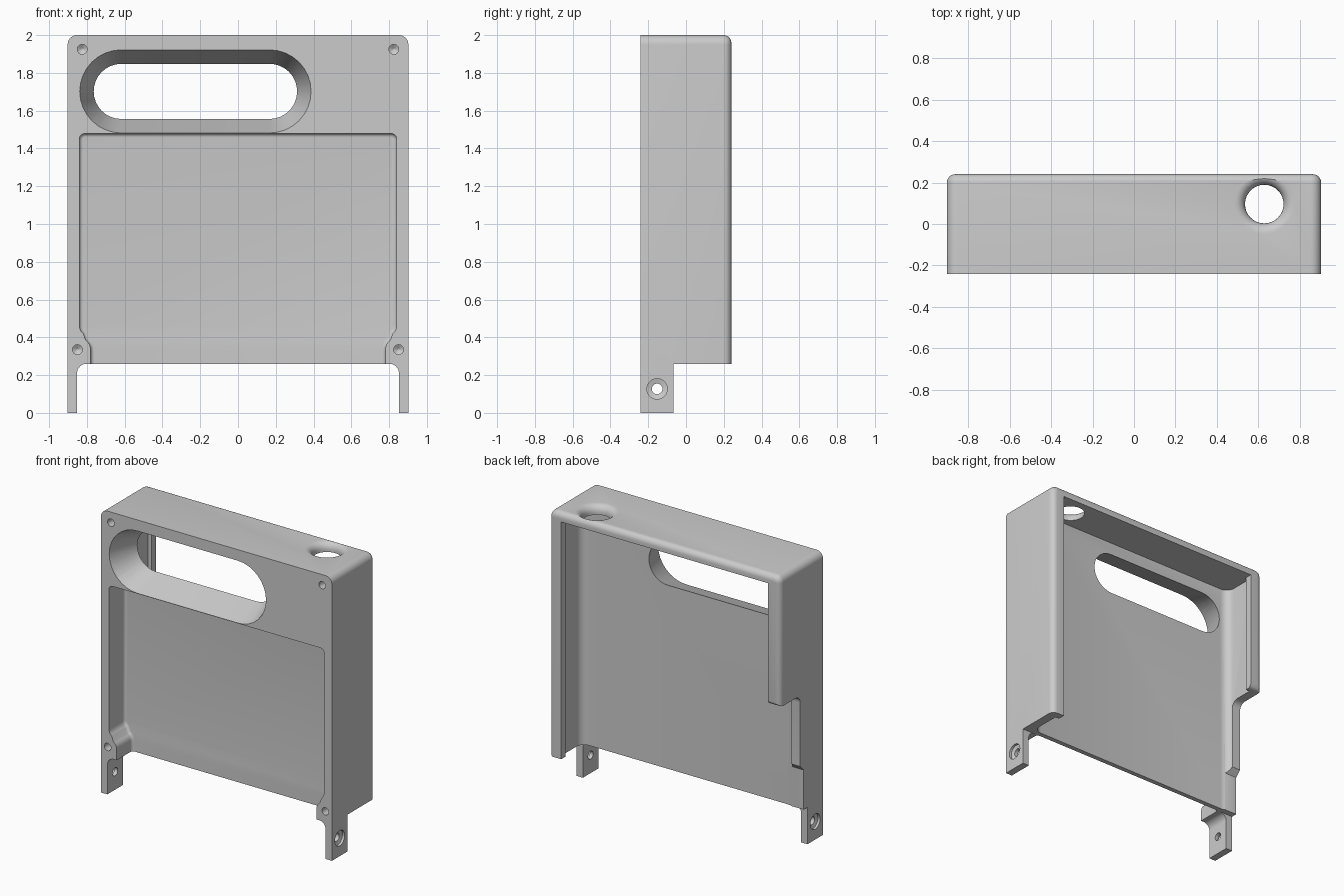
import bpy, bmesh
from math import cos, sin, pi, radians

if "Cube" in bpy.data.objects:
    bpy.data.objects.remove(bpy.data.objects["Cube"])

grey = bpy.data.materials.new("plain grey")
grey.use_nodes = True
COLOUR = (0.6, 0.6, 0.6, 1)
grey.diffuse_color = COLOUR
grey.node_tree.nodes["Principled BSDF"].inputs["Base Color"].default_value = COLOUR

W, D, T = 0.902, 0.24, 0.065              # half width, half depth, wall
FLOOR, BACK, BASE = -0.066, -0.033, 0.26  # panel front, panel back, body bottom


def arc(cx, cy, r, a0, a1, n=8):
    steps = [radians(a0 + (a1 - a0) * i / n) for i in range(n + 1)]
    return [(cx + r * cos(a), cy + r * sin(a)) for a in steps]


def place(axis, pts, d):
    """Put 2D points at distance d along an axis."""
    if axis == "x":
        return [(d, a, b) for a, b in pts]
    if axis == "y":
        return [(a, d, b) for a, b in pts]
    return [(a, b, d) for a, b in pts]


def loft(name, rings, pick=None, radius=0.0):
    """Solid through matching rings; edges chosen by pick are rounded."""
    bm = bmesh.new()
    loops = [[bm.verts.new(p) for p in ring] for ring in rings]
    bm.faces.new(loops[0])
    bm.faces.new(loops[-1])
    for a, b in zip(loops, loops[1:]):
        for i in range(len(a)):
            j = (i + 1) % len(a)
            bm.faces.new((a[i], a[j], b[j], b[i]))
    bmesh.ops.recalc_face_normals(bm, faces=bm.faces)
    if pick:
        edges = [e for e in bm.edges if pick(*[v.co for v in e.verts])]
        bmesh.ops.bevel(bm, geom=edges, offset=radius, segments=6,
                        profile=0.5, affect="EDGES")
    mesh = bpy.data.meshes.new(name)
    bm.to_mesh(mesh)
    bm.free()
    ob = bpy.data.objects.new(name, mesh)
    bpy.context.collection.objects.link(ob)
    return ob


def prism(name, axis, pts, d0, d1, pick=None, radius=0.0):
    return loft(name, [place(axis, pts, d0), place(axis, pts, d1)], pick, radius)


def bore(name, axis, centre, steps):
    """Round cutter from (distance, radius) steps."""
    return loft(name, [place(axis, arc(*centre, r, 0, 348.75, 31), d)
                       for d, r in steps])


def mirrored(half):
    return half + [(-x, z) for x, z in reversed(half)]


# Outer block: rounded top corners and rounded back rim
outline = mirrored([(W, 0)] + arc(W - 0.05, 1.95, 0.05, 0, 90))
body = prism("housing", "y", outline, -D, D,
             lambda a, b: min(a.y, b.y) > D - 0.001 and a.z + b.z > 0.001, 0.04)
cutters = []

# Rear cavity, open at the bottom, with a narrower mouth between side lips
inner, lip = W - T, W - T - 0.03
for name, half, y0, y1 in (("rear_cavity", inner, BACK, 0.19),
                           ("cavity_mouth", lip, 0.1, 0.4)):
    cavity = mirrored([(half, -0.1), (half, 2 - T)])
    cutters.append(prism(name, "y", cavity, y0, y1,
                         lambda a, b: max(a.y, b.y) < BACK + 0.001
                         and abs(a.x - b.x) < 0.001, 0.06))

# Front recess, narrowing around the lower screw holes
recess = mirrored([(0.78, 0.1), (0.78, 0.33)] + arc(0.84, 0.335, 0.06, 170, 125, 4)
                  + arc(0.78, 0.465, 0.06, -50, 0, 5)
                  + arc(0.81, 1.449, 0.03, 0, 90, 5))
cutters.append(prism("front_recess", "y", recess, -0.4, FLOOR,
                     lambda a, b: min(a.y, b.y) > FLOOR - 0.001
                     and a.z + b.z > 0.21, 0.02))

# Gap between the legs, and the space behind them
gap = mirrored([(0.852, -0.1)] + arc(0.802, BASE - 0.05, 0.05, 0, 90))
cutters.append(prism("leg_gap", "y", gap, -0.5, 0.5))
behind = [(-0.067, -0.1), (0.5, -0.1), (0.5, BASE), (-0.067, BASE)]
cutters.append(prism("leg_rear_space", "x", behind, -1.1, 1.1))


# Tapered handle slot
def stadium(r):
    return arc(0.167, 1.702, r, -90, 90, 16) + arc(-0.618, 1.702, r, 90, 270, 16)


taper = (0.22 - 0.146) / (BACK + D)
cutters.append(loft("handle_slot", [place("y", stadium(0.22 - taper * (y + D)), y)
                                    for y in (-D - 0.02, BACK + 0.02)]))

# Flared hole in the top
flare = [(2.05, 0.143)] + [(1.95 + s, 0.143 - r) for r, s in
                           reversed(arc(0, 0, 0.05, 0, 90, 6))]
cutters.append(bore("top_hole", "z", (0.628, 0.096), flare + [(1.8, 0.093)]))

# Stepped notch at the back of the right wall
notch = [(0.4, 1.11)] + arc(0.21, 1.11, 0.03, 0, -90, 5)
notch += arc(0.065, 1.03, 0.05, 90, 180)
notch += [(0.015, 0.58), (-0.025, 0.54), (-0.025, 0.1), (0.4, 0.1)]
cutters.append(prism("wall_notch", "x", notch, -1.1, -0.775))

# Screw holes in the front and countersunk holes in the legs
for side in (-1, 1):
    for x, z in ((0.825, 1.925), (0.85, 0.335)):
        cutters.append(bore("screw_hole", "y", (side * x, z),
                            [(-0.3, 0.026), (-0.17, 0.026), (-0.155, 0.004)]))
    cutters.append(bore("leg_hole", "x", (-0.153, 0.127),
                        [(side * 1.0, 0.054), (side * 0.885, 0.054),
                         (side * 0.878, 0.028), (side * 0.8, 0.028)]))

# Cut everything out and bake the result
for c in cutters:
    c.hide_render = True
    m = body.modifiers.new(c.name, "BOOLEAN")
    m.operation, m.solver, m.object = "DIFFERENCE", "EXACT", c
baked = bpy.data.meshes.new_from_object(
    body.evaluated_get(bpy.context.evaluated_depsgraph_get()))
body.modifiers.clear()
body.data = baked
for c in cutters:
    bpy.data.objects.remove(c)

baked.materials.clear()
baked.materials.append(grey)
for o in bpy.context.selected_objects:
    o.select_set(False)
body.select_set(True)
bpy.context.view_layer.objects.active = body
bpy.ops.object.shade_smooth_by_angle(angle=radians(30))
